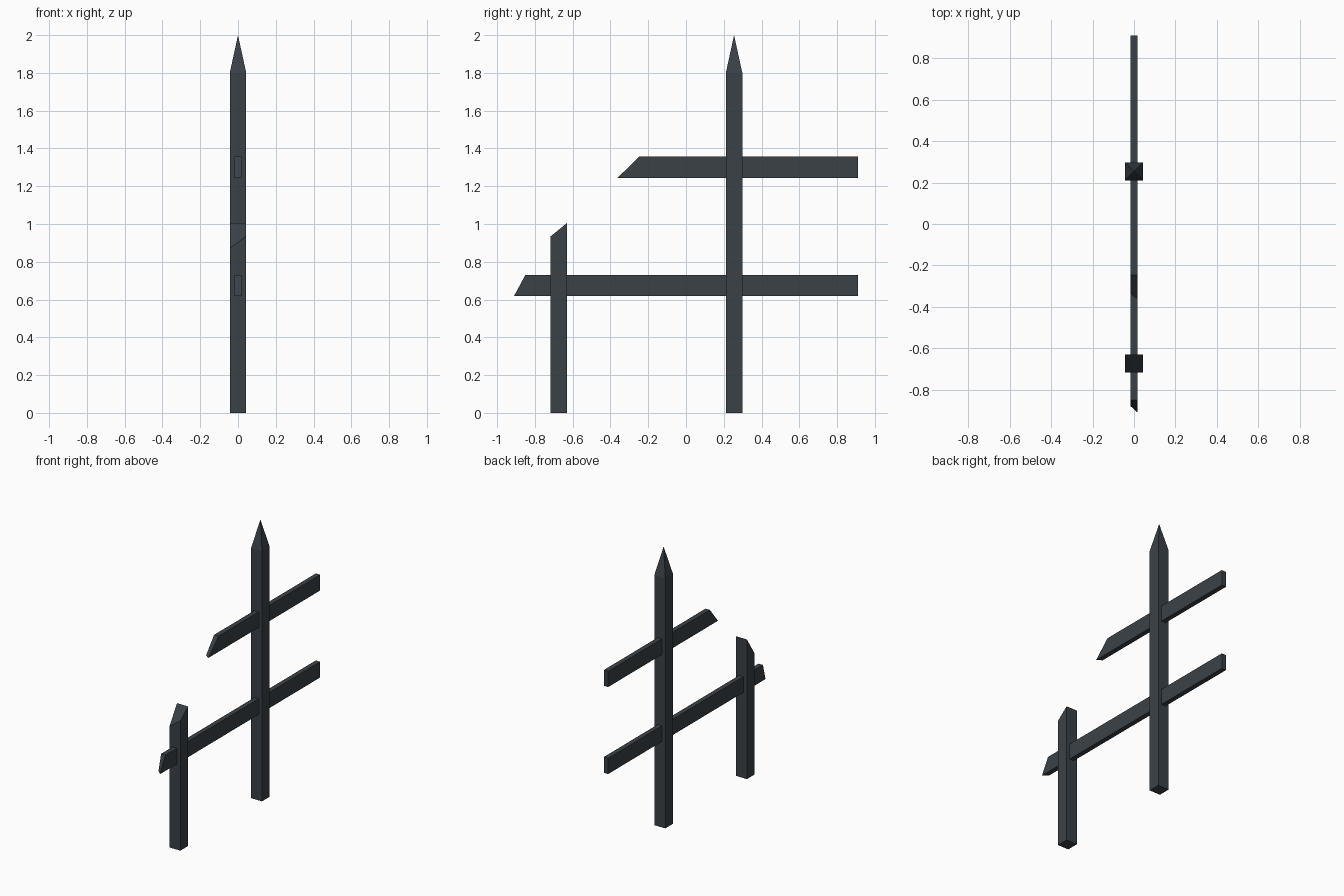
import bpy
import bmesh

if "Cube" in bpy.data.objects:
    bpy.data.objects.remove(bpy.data.objects["Cube"])

# Single dark slate paint
slate = bpy.data.materials.new("dark_slate")
slate.diffuse_color = (0.042, 0.053, 0.062, 1.0)
slate.use_nodes = True
slate.node_tree.nodes["Principled BSDF"].inputs["Base Color"].default_value = slate.diffuse_color

POST = 0.0435   # post half width
RAIL = 0.0175   # rail half thickness


def make_box(name, x, y, z, shape=None):
    """Box from (min, max) ranges; shape(bm) may then adjust it."""
    bm = bmesh.new()
    bmesh.ops.create_cube(bm, size=1.0)
    for v in bm.verts:
        v.co = [r[1] if c > 0 else r[0] for c, r in zip(v.co, (x, y, z))]
    if shape:
        shape(bm)
    bmesh.ops.recalc_face_normals(bm, faces=bm.faces)
    mesh = bpy.data.meshes.new(name)
    bm.to_mesh(mesh)
    bm.free()
    mesh.materials.append(slate)
    obj = bpy.data.objects.new(name, mesh)
    bpy.context.collection.objects.link(obj)
    return obj


# Tall post with a pyramid point
def point_top(bm):
    top = max(bm.faces, key=lambda f: f.calc_center_median().z)
    tip = bmesh.ops.poke(bm, faces=[top])["verts"][0]
    tip.co.z = 2.0


make_box("tall_post", (-POST, POST), (0.2545 - POST, 0.2545 + POST), (0, 1.8), point_top)


# Broken short post: top slopes down to the front left corner
def broken_top(bm):
    for v in bm.verts:
        if v.co.z > 0.5 and v.co.y < -0.674:
            v.co.z = 0.934 if v.co.x > 0 else 0.872


make_box("broken_post", (-POST, POST), (-0.674 - POST, -0.674 + POST), (0, 1.005), broken_top)


# Rails with a splintered front end: slanted in height, skewed across thickness
def make_rail(name, z, tip, left_tip, top_tip):
    def splinter(bm):
        mid = sum(z) / 2
        for v in bm.verts:
            if v.co.y < 0:
                v.co.y = top_tip if v.co.z > mid else (tip if v.co.x > 0 else left_tip)

    make_box(name, (-RAIL, RAIL), (tip, 0.91), z, splinter)


make_rail("upper_rail", (1.244, 1.357), -0.363, -0.338, -0.247)
make_rail("lower_rail", (0.618, 0.731), -0.911, -0.879, -0.850)
